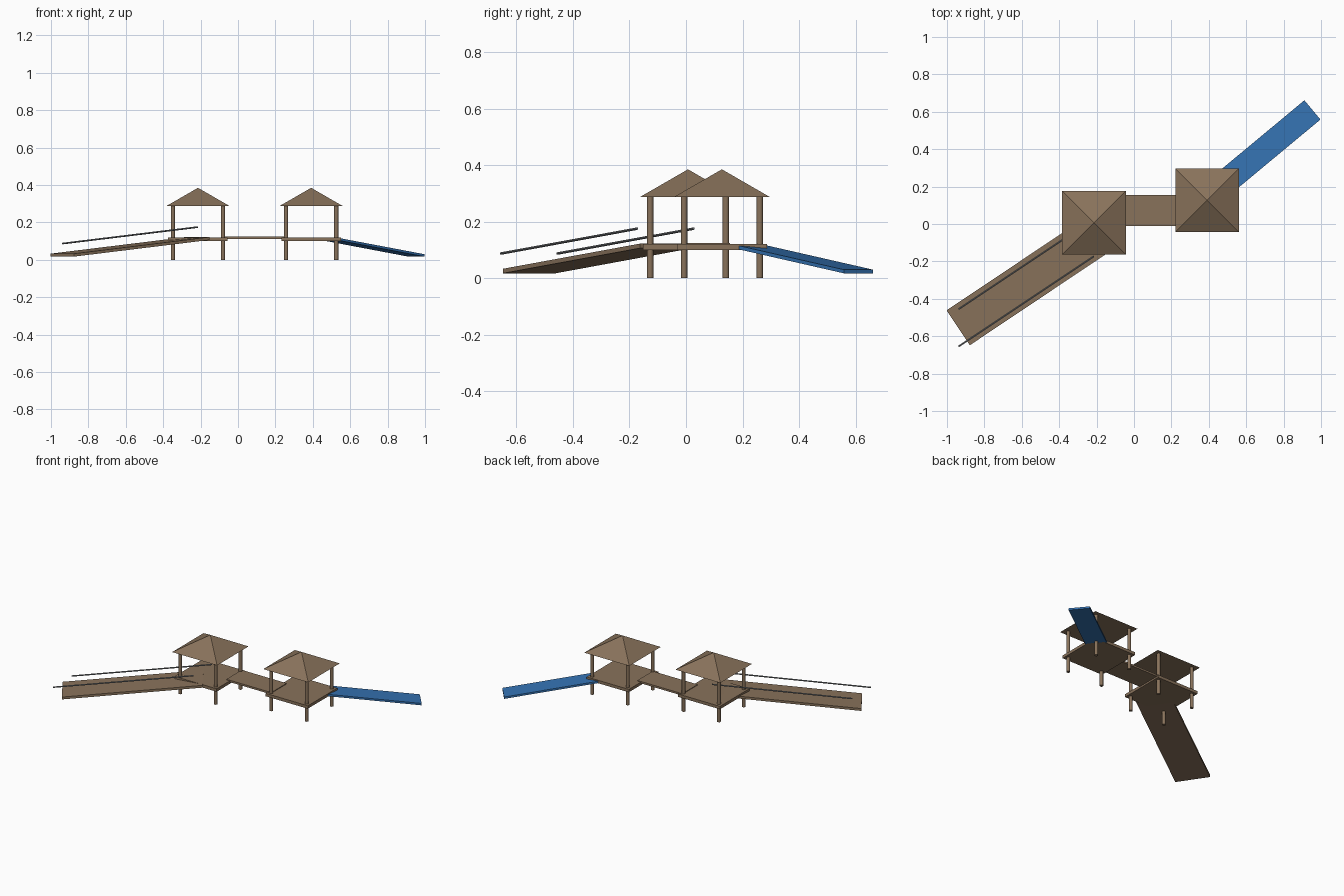
import bpy, bmesh, math
from mathutils import Vector

if "Cube" in bpy.data.objects:
    bpy.data.objects.remove(bpy.data.objects["Cube"])


def material(name, rgb):
    m = bpy.data.materials.new(name)
    m.diffuse_color = (*rgb, 1)
    m.use_nodes = True
    m.node_tree.nodes["Principled BSDF"].inputs["Base Color"].default_value = m.diffuse_color
    return m


WOOD = material("brown wood", (0.25, 0.17, 0.105))
BLUE = material("slide blue", (0.035, 0.17, 0.45))
GREY = material("rail grey", (0.2, 0.21, 0.22))


def finish(obj, name, mat, smooth=False):
    obj.name = name
    obj.data.materials.append(mat)
    if smooth:
        bpy.ops.object.shade_smooth_by_angle(angle=math.radians(40))
    return obj


def box(name, loc, size, mat):
    bpy.ops.mesh.primitive_cube_add(size=1, location=loc)
    o = bpy.context.object
    o.scale = size
    return finish(o, name, mat)


def rod(name, a, b, r, mat, sides=12):
    a, b = Vector(a), Vector(b)
    d = b - a
    bpy.ops.mesh.primitive_cylinder_add(vertices=sides, radius=r, depth=d.length,
                                        location=(a + b) / 2)
    o = bpy.context.object
    o.rotation_mode = 'QUATERNION'
    o.rotation_quaternion = d.to_track_quat('Z', 'Y')
    return finish(o, name, mat, True)


def slope(name, a, b, width, thick, mat):
    """Sloping board; a and b are the middles of its top end edges."""
    a, b = Vector(a), Vector(b)
    side = Vector((-(b - a).y, (b - a).x, 0)).normalized() * width / 2
    bm = bmesh.new()
    for p in (a, b):
        for s in (side, -side):
            for dz in (0, -thick):
                bm.verts.new(p + s + Vector((0, 0, dz)))
    bmesh.ops.convex_hull(bm, input=bm.verts[:])
    bmesh.ops.dissolve_limit(bm, angle_limit=0.01, verts=bm.verts[:], edges=bm.edges[:])
    bmesh.ops.recalc_face_normals(bm, faces=bm.faces[:])
    me = bpy.data.meshes.new(name)
    bm.to_mesh(me)
    bm.free()
    o = bpy.data.objects.new(name, me)
    bpy.context.collection.objects.link(o)
    return finish(o, name, mat)


# two roofed towers
for label, cx, cy in (("left", -0.214, 0.007), ("right", 0.391, 0.127)):
    box(label + "_deck", (cx, cy, 0.11), (0.318, 0.318, 0.02), WOOD)
    for sx in (-1, 1):
        for sy in (-1, 1):
            x, y = cx + sx * 0.134, cy + sy * 0.134
            rod(label + "_post", (x, y, 0), (x, y, 0.29), 0.0115, WOOD)
    bpy.ops.mesh.primitive_cone_add(vertices=4, radius1=0.17 * math.sqrt(2), radius2=0,
                                    depth=0.098, location=(cx, cy, 0.336),
                                    rotation=(0, 0, math.pi / 4))
    finish(bpy.context.object, label + "_roof", WOOD)

# bridge between the decks
box("bridge", (0.089, 0.073, 0.118), (0.34, 0.166, 0.013), WOOD)

# entrance ramp and its two handrails
slope("ramp", (-0.94, -0.555, 0.033), (-0.215, -0.07, 0.122), 0.224, 0.016, WOOD)
for s in (-1, 1):
    rod("handrail", (-0.938, -0.555 + s * 0.1, 0.087), (-0.215, -0.073 + s * 0.1, 0.175),
        0.0045, GREY, 8)

# slide
slope("slide", (0.505, 0.237, 0.115), (0.954, 0.61, 0.03), 0.134, 0.013, BLUE)
